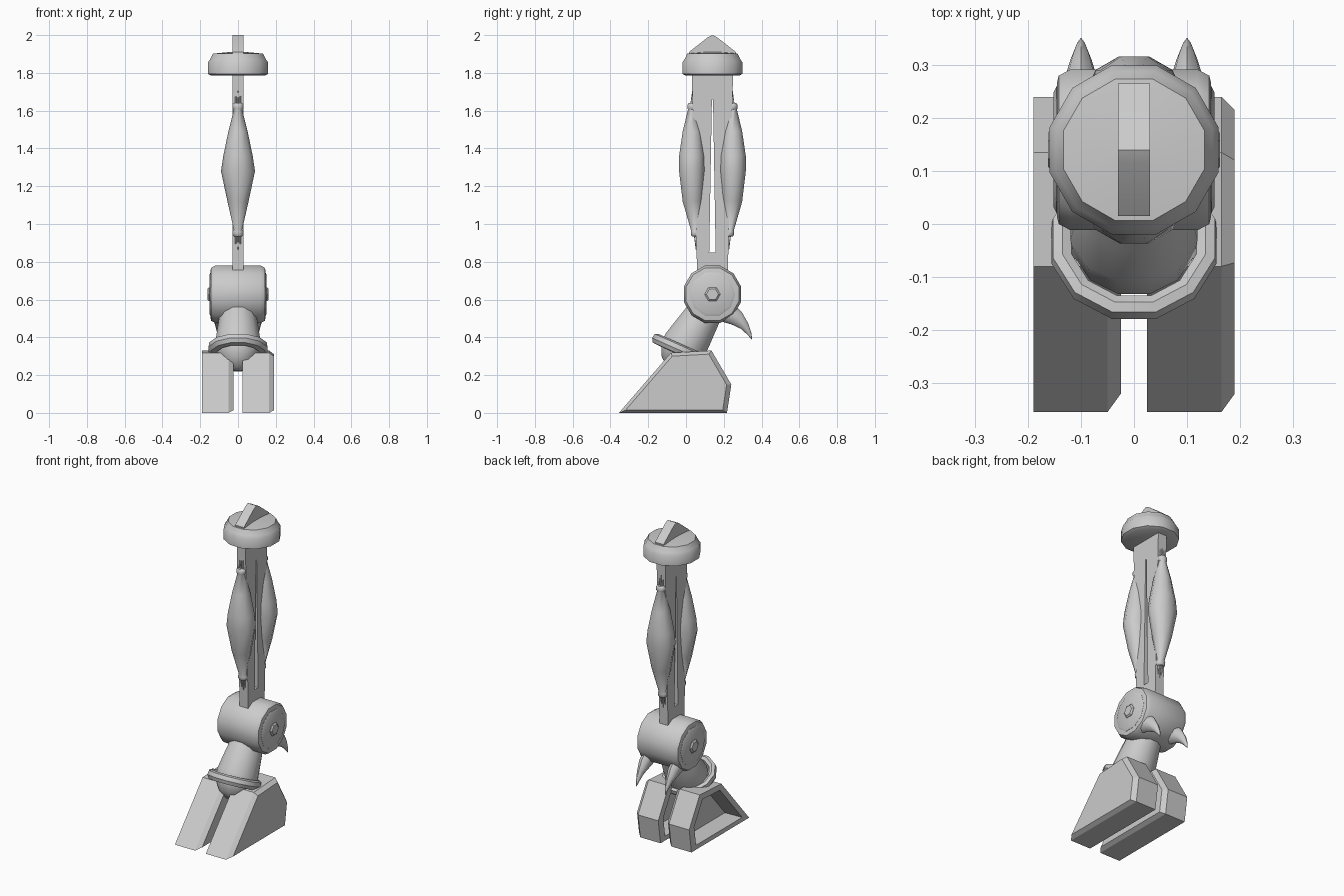
import bpy, bmesh, math
from mathutils import Matrix, Vector

cube = bpy.data.objects.get("Cube")
if cube:
    bpy.data.objects.remove(cube, do_unlink=True)

grey = bpy.data.materials.new("plain grey")
grey.use_nodes = True
COLOUR = (0.6, 0.6, 0.6, 1)
grey.diffuse_color = COLOUR
grey.node_tree.nodes["Principled BSDF"].inputs["Base Color"].default_value = COLOUR

CY = 0.14  # depth of the leg's main axis


def finish(name, bm, smooth=None):
    bmesh.ops.recalc_face_normals(bm, faces=bm.faces)
    mesh = bpy.data.meshes.new(name)
    bm.to_mesh(mesh)
    bm.free()
    mesh.materials.append(grey)
    obj = bpy.data.objects.new(name, mesh)
    bpy.context.collection.objects.link(obj)
    if smooth:
        bpy.ops.object.select_all(action="DESELECT")
        obj.select_set(True)
        bpy.context.view_layer.objects.active = obj
        bpy.ops.object.shade_smooth_by_angle(angle=math.radians(smooth))
    return obj


def skin(bm, rings, closed=False):
    """Join successive rings of points with quads; cap the ends unless closed."""
    rows = [[bm.verts.new(p) for p in ring] for ring in rings]
    n = len(rows[0])
    pairs = list(zip(rows, rows[1:])) + ([(rows[-1], rows[0])] if closed else [])
    for a, b in pairs:
        for i in range(n):
            j = (i + 1) % n
            bm.faces.new((a[i], a[j], b[j], b[i]))
    if not closed:
        bm.faces.new(rows[0])
        bm.faces.new(rows[-1])


def lathe(name, profile, n, matrix, closed=False, smooth=35):
    """Revolve (radius, height) pairs about the matrix's z axis."""
    bm = bmesh.new()
    turn = [2 * math.pi * (i + 0.5) / n for i in range(n)]
    skin(bm, [[matrix @ Vector((r * math.cos(a), r * math.sin(a), h)) for a in turn]
              for r, h in profile], closed)
    return finish(name, bm, smooth)


def loft(name, stations, n, x=0, smooth=50):
    """Sweep ellipses through (y, z, width radius, depth radius) stations."""
    bm = bmesh.new()
    rings = []
    for i, (y, z, rx, ry) in enumerate(stations):
        a, b = stations[max(i - 1, 0)], stations[min(i + 1, len(stations) - 1)]
        along = Vector((0, b[0] - a[0], b[1] - a[1])).normalized()
        across = along.cross(Vector((1, 0, 0)))
        rings.append([Vector((x + rx * math.cos(t), y, z)) + across * ry * math.sin(t)
                      for t in (2 * math.pi * k / n for k in range(n))])
    skin(bm, rings)
    return finish(name, bm, smooth)


def prism(name, points, x0, x1, smooth=None):
    """Extrude a (y, z) outline across x."""
    bm = bmesh.new()
    skin(bm, [[(x, y, z) for y, z in points] for x in (x0, x1)])
    return finish(name, bm, smooth)


# Top cap with its rounded wedge fin
lathe("top_cap", [(0.145, 1.785), (0.165, 1.795), (0.165, 1.855), (0.153, 1.872),
                  (0.138, 1.902), (0.05, 1.91)], 12, Matrix.Translation((0, CY, 0)))
prism("cap_fin", [(0.015, 1.88), (0.015, 1.91), (0.115, 1.988), (CY, 2.0),
                  (0.165, 1.988), (0.265, 1.91), (0.265, 1.88)], -0.03, 0.03, 40)

# Upper leg strut: two mirrored halves that leave a tapering slit
half = [(0.06, 0.70), (CY, 0.70), (CY, 0.85), (0.123, 0.85), (0.137, 1.66),
        (CY, 1.66), (CY, 1.82), (0.03, 1.82)]
prism("strut_front", half, -0.03, 0.03)
prism("strut_back", [(2 * CY - y, z) for y, z in half], -0.03, 0.03)

# Spindle muscles with end collars and thin tendons, mirrored front to back
muscle = [(0.05, 0.935, 0.022, 0.02), (0.05, 0.942, 0.029, 0.024), (0.048, 0.962, 0.029, 0.024),
          (0.046, 0.97, 0.022, 0.021), (0.036, 1.12, 0.056, 0.056), (0.031, 1.28, 0.09, 0.071),
          (0.031, 1.36, 0.078, 0.071), (0.032, 1.49, 0.051, 0.052), (0.031, 1.605, 0.022, 0.022),
          (0.031, 1.612, 0.029, 0.024), (0.031, 1.632, 0.029, 0.024), (0.031, 1.64, 0.02, 0.018)]
for side, flip in (("front", False), ("back", True)):
    def place(stations):
        return [(2 * CY - s[0] if flip else s[0],) + tuple(s[1:]) for s in stations]
    loft(side + "_muscle", place(muscle), 10)
    for i, x in enumerate((-0.012, 0.0, 0.012)):
        tip = 0.02 * (i % 2)
        loft(f"{side}_upper_tendon_{i}", place([(0.031, 1.63, 0.006, 0.01),
             (0.036, 1.69 + tip, 0.002, 0.003)]), 6, x)
        loft(f"{side}_lower_tendon_{i}", place([(0.05, 0.945, 0.006, 0.01),
             (0.054, 0.885 - tip, 0.002, 0.003)]), 6, x)

# Knee drum lying along x, with side discs and hubs
knee = Matrix.Translation((0, CY, 0.628)) @ Matrix.Rotation(math.pi / 2, 4, "Y")
lathe("knee_drum", [(0.133, -0.145), (0.145, -0.142), (0.157, -0.12),
                    (0.157, 0.12), (0.145, 0.142), (0.133, 0.145)], 12, knee)
lathe("knee_discs", [(0.108, -0.152), (0.12, -0.146), (0.12, 0.146), (0.108, 0.152)], 10, knee)
lathe("knee_hubs", [(0.032, -0.162), (0.042, -0.154), (0.042, 0.154), (0.032, 0.162)], 6, knee)

# Curved spurs at the back of the knee
for side, x in (("left", 0.1), ("right", -0.1)):
    loft(side + "_spur", [(0.22, 0.53, 0.036, 0.055), (0.268, 0.502, 0.033, 0.043),
                          (0.31, 0.46, 0.02, 0.024), (0.335, 0.42, 0.01, 0.012),
                          (0.35, 0.388, 0.001, 0.001)], 8, x)

# Flared ankle with a rounded lower end
ankle = Matrix.Translation((0, CY, 0.60)) @ Matrix.Rotation(math.radians(180 - 31), 4, "X")
if (ankle @ Vector((0, 0, 1))).y > CY:
    ankle = Matrix.Translation((0, CY, 0.60)) @ Matrix.Rotation(math.radians(180 + 31), 4, "X")
lathe("ankle", [(0.07, 0), (0.098, 0.09), (0.112, 0.19), (0.124, 0.28), (0.117, 0.34),
                (0.075, 0.40), (0.02, 0.43)], 12, ankle, smooth=50)

# Tilted ankle ring, raised at the front
ring = Matrix.Translation((0, -0.035, 0.338)) @ Matrix.Rotation(math.radians(-24), 4, "X")
lathe("ankle_ring", [(0.115, -0.028), (0.148, -0.026), (0.161, -0.005), (0.158, 0.02),
                     (0.14, 0.028), (0.122, 0.018)], 12, ring, closed=True)

# Two wedge toes: chamfered on their left side, recessed on their right side
outline = [(-0.355, 0), (-0.08, 0.318), (0.135, 0.33), (0.24, 0.15), (0.217, 0)]


def shrink(points, f):
    my, mz = -0.01, 0.14
    return [(my + (y - my) * f, mz + (z - mz) * f) for y, z in points]


for side, x in (("left", 0.025), ("right", -0.19)):
    bm = bmesh.new()
    layers = [(0.11, 0.76), (0, 0.8), (0, 1), (0.14, 1), (0.165, 0.9)]
    skin(bm, [[(x + dx, y, z) for y, z in shrink(outline, f)] for dx, f in layers])
    finish(side + "_toe", bm)
